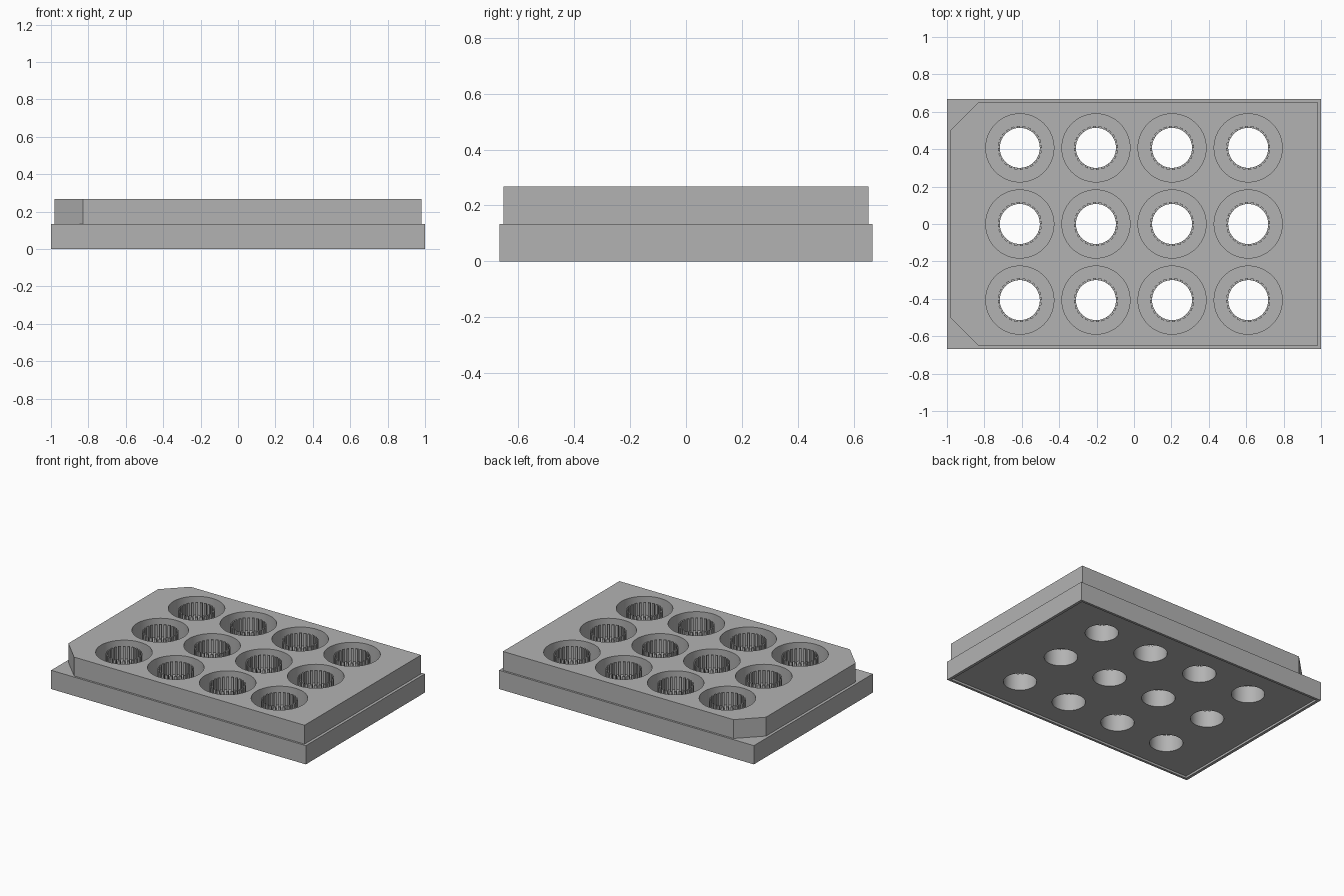
import bpy, bmesh
from math import cos, sin, tau

cube = bpy.data.objects.get("Cube")
if cube:
    bpy.data.objects.remove(cube, do_unlink=True)

BASE_TOP, TOP = 0.133, 0.267
PITCH = 0.407
CENTRES = [(PITCH * (i - 1.5), PITCH * (j - 1)) for j in range(3) for i in range(4)]

grey = bpy.data.materials.new("plain grey")
grey.use_nodes = True
COLOUR = (0.45, 0.45, 0.45, 1)
grey.diffuse_color = COLOUR
grey.node_tree.nodes["Principled BSDF"].inputs["Base Color"].default_value = COLOUR


def add_prism(bm, outline, z0, z1):
    """Extrude a closed outline between two heights."""
    low = [bm.verts.new((x, y, z0)) for x, y in outline]
    high = [bm.verts.new((x, y, z1)) for x, y in outline]
    bm.faces.new(low[::-1])
    bm.faces.new(high)
    n = len(outline)
    for i in range(n):
        k = (i + 1) % n
        bm.faces.new((low[i], low[k], high[k], high[i]))


def make(name, outlines, z0, z1):
    bm = bmesh.new()
    for outline in outlines:
        add_prism(bm, outline, z0, z1)
    mesh = bpy.data.meshes.new(name)
    bm.to_mesh(mesh)
    bm.free()
    mesh.materials.append(grey)
    obj = bpy.data.objects.new(name, mesh)
    bpy.context.collection.objects.link(obj)
    return obj


def rect(x, y):
    return [(-x, -y), (x, -y), (x, y), (-x, y)]


def circles(radius, n=64):
    return [[(cx + radius * cos(tau * i / n), cy + radius * sin(tau * i / n))
             for i in range(n)] for cx, cy in CENTRES]


def carve(obj, *cutters):
    """Cut away each helper, then bake the result and smooth the bores."""
    bpy.ops.object.select_all(action="DESELECT")
    obj.select_set(True)
    bpy.context.view_layer.objects.active = obj
    for cutter in cutters:
        cutter.hide_render = True
        mod = obj.modifiers.new("cut", "BOOLEAN")
        mod.operation, mod.solver, mod.object = "DIFFERENCE", "EXACT", cutter
        bpy.ops.object.modifier_apply(modifier=mod.name)
        bpy.data.objects.remove(cutter, do_unlink=True)
    bpy.ops.object.shade_smooth_by_angle()


# Base slab with a shallow recess underneath and through holes
base = make("base_slab", [rect(1, 0.667)], 0, BASE_TOP)
carve(base,
      make("recess_cutter", [rect(0.98, 0.65)], -0.1, 0.015),
      make("hole_cutter", circles(0.107), -0.1, 0.3))

# Upper tier with two clipped corners and wide wells
X, Y, C = 0.98, 0.653, 0.15
tier = make("upper_tier", [[(-X + C, -Y), (X, -Y), (X, Y), (-X + C, Y),
                            (-X, Y - C), (-X, -Y + C)]], BASE_TOP, TOP)
carve(tier, make("well_cutter", circles(0.182), 0.05, 0.4))

# Slotted collar of thin upright posts around every hole
POSTS, INNER, OUTER = 24, 0.107, 0.118
posts = []
for i in range(POSTS):
    a, b = tau * i / POSTS, tau * (i + 0.55) / POSTS
    posts.append([(r * cos(t), r * sin(t)) for r, t in
                  ((INNER, a), (OUTER, a), (OUTER, b), (INNER, b))])
collar = make("post_collar", posts, BASE_TOP, TOP - 0.01)
for k, (cx, cy) in enumerate(CENTRES):
    obj = collar
    if k:
        obj = bpy.data.objects.new(f"post_collar_{k + 1}", collar.data)
        bpy.context.collection.objects.link(obj)
    obj.location = (cx, cy, 0)
